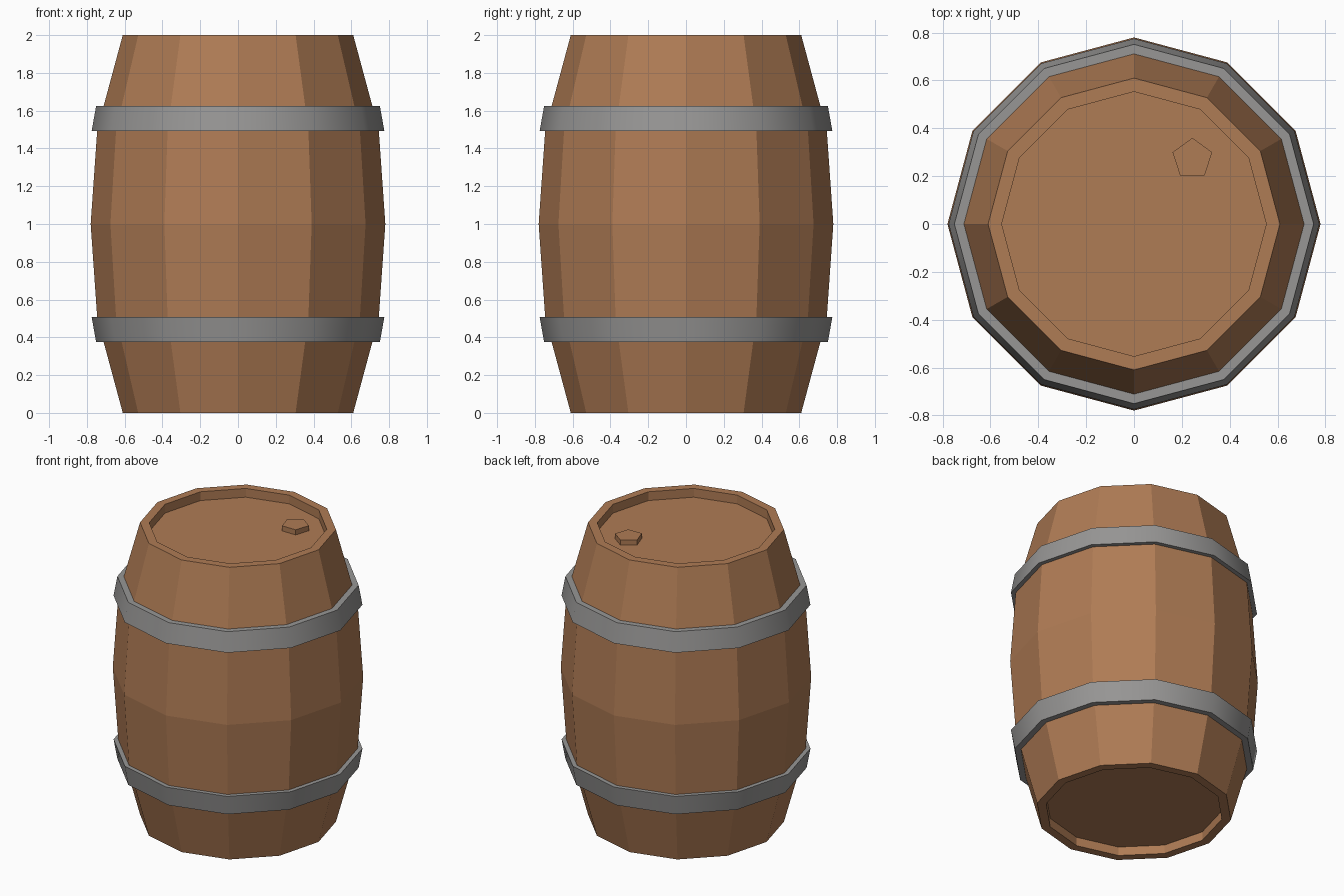
import bpy, bmesh, math

if "Cube" in bpy.data.objects:
    bpy.data.objects.remove(bpy.data.objects["Cube"])

SIDES = 12


def material(name, rgb):
    m = bpy.data.materials.new(name)
    m.diffuse_color = (*rgb, 1)
    m.use_nodes = True
    m.node_tree.nodes["Principled BSDF"].inputs["Base Color"].default_value = m.diffuse_color
    return m


wood = material("brown_wood", (0.43, 0.20, 0.09))
iron = material("grey_iron", (0.31, 0.305, 0.30))


def lathe(name, profile, mat, sides=SIDES, centre=(0, 0), turn=0.0, closed=False, caps=False):
    """Spin an (r, z) profile into a faceted solid."""
    bm = bmesh.new()
    rings = [[bm.verts.new((centre[0] + r * math.cos(turn + math.tau * i / sides),
                            centre[1] + r * math.sin(turn + math.tau * i / sides), z))
              for i in range(sides)] for r, z in profile]
    pairs = list(zip(rings, rings[1:]))
    if closed:
        pairs.append((rings[-1], rings[0]))
    for a, b in pairs:
        for i in range(sides):
            j = (i + 1) % sides
            bm.faces.new((a[i], a[j], b[j], b[i]))
    if caps:
        bm.faces.new(rings[0])
        bm.faces.new(rings[-1])
    bmesh.ops.recalc_face_normals(bm, faces=bm.faces)
    me = bpy.data.meshes.new(name)
    bm.to_mesh(me)
    bm.free()
    me.materials.append(mat)
    ob = bpy.data.objects.new(name, me)
    bpy.context.collection.objects.link(ob)
    return ob


# barrel body with recessed lids at both ends
half = [(0.78, 1.0), (0.745, 1.5), (0.61, 2.0), (0.553, 2.0), (0.553, 1.94)]
lower = [(r, 2 - z) for r, z in reversed(half[1:])]
lathe("barrel_body", lower + half, wood, caps=True)

# iron hoops, the lower one mirrored from the upper
hoop = [(0.735, 1.492), (0.775, 1.492), (0.751, 1.625), (0.71, 1.625)]
for name, prof in (("upper_hoop", hoop), ("lower_hoop", [(r, 2 - z) for r, z in hoop])):
    ob = lathe(name, prof, iron, closed=True)
    bpy.ops.object.select_all(action='DESELECT')
    ob.select_set(True)
    bpy.context.view_layer.objects.active = ob
    bpy.ops.object.shade_smooth_by_angle(angle=math.radians(35))

# five-sided bung on the lid
lathe("bung", [(0.087, 1.93), (0.087, 1.975)], wood, sides=5,
      centre=(0.244, 0.273), turn=math.pi / 2, caps=True)
